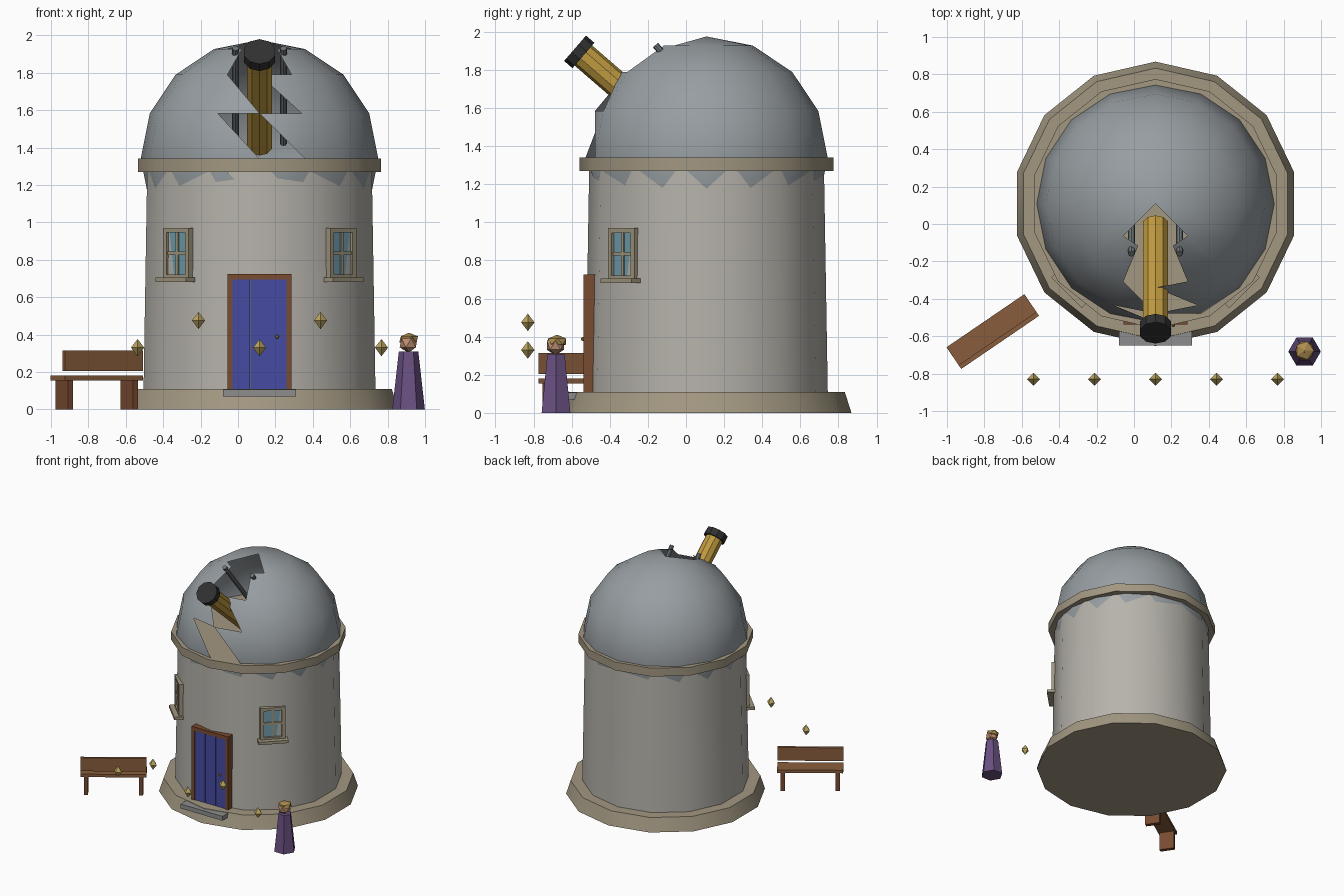
import bpy, bmesh
from math import sin, cos, pi, radians
from mathutils import Vector, Matrix

if "Cube" in bpy.data.objects:
    bpy.data.objects.remove(bpy.data.objects["Cube"])

CX, CY = 0.115, 0.108          # tower axis


def mat(name, r, g, b):
    m = bpy.data.materials.new(name)
    m.diffuse_color = (r, g, b, 1)
    m.use_nodes = True
    m.node_tree.nodes["Principled BSDF"].inputs["Base Color"].default_value = m.diffuse_color
    return m


STONE = mat("stone", 0.47, 0.45, 0.41)
TRIM = mat("trim", 0.36, 0.31, 0.22)
SLATE = mat("slate", 0.31, 0.34, 0.36)
STEP = mat("step_grey", 0.27, 0.27, 0.27)
METAL = mat("dark_metal", 0.16, 0.18, 0.19)
BRASS = mat("brass", 0.52, 0.32, 0.05)
BLACK = mat("black", 0.03, 0.03, 0.03)
WOOD = mat("wood", 0.25, 0.11, 0.045)
FRAME = mat("door_wood", 0.19, 0.07, 0.03)
BLUE = mat("blue", 0.06, 0.07, 0.36)
GLASS = mat("glass", 0.16, 0.34, 0.43)
GOLD = mat("gold", 0.50, 0.38, 0.12)
ROBE = mat("purple", 0.14, 0.08, 0.22)
SKIN = mat("skin", 0.52, 0.28, 0.17)
HAIR = mat("hair", 0.42, 0.27, 0.08)


def finish(name, bm, material, smooth=False):
    bmesh.ops.recalc_face_normals(bm, faces=bm.faces)
    me = bpy.data.meshes.new(name)
    bm.to_mesh(me)
    bm.free()
    ob = bpy.data.objects.new(name, me)
    bpy.context.collection.objects.link(ob)
    me.materials.append(material)
    if smooth:
        bpy.context.view_layer.objects.active = ob
        ob.select_set(True)
        bpy.ops.object.shade_smooth_by_angle(angle=radians(35))
        ob.select_set(False)
    return ob


def frustum(name, p1, p2, r1, r2, n, material, start=90, smooth=False):
    """Capped n-sided frustum from p1 to p2."""
    p1, p2 = Vector(p1), Vector(p2)
    q = Vector((0, 0, 1)).rotation_difference(p2 - p1)
    bm = bmesh.new()
    rings = []
    for p, r in ((p1, r1), (p2, r2)):
        rings.append([bm.verts.new(p + q @ Vector((
            r * cos(radians(start) + 2 * pi * i / n),
            r * sin(radians(start) + 2 * pi * i / n), 0))) for i in range(n)])
    a, b = rings
    for i in range(n):
        j = (i + 1) % n
        bm.faces.new((a[i], a[j], b[j], b[i]))
    bm.faces.new(a)
    bm.faces.new(b)
    return finish(name, bm, material, smooth)


def box(name, lo, hi, material, m=Matrix()):
    lo, hi = Vector(lo), Vector(hi)
    bm = bmesh.new()
    bmesh.ops.create_cube(bm, size=1)
    bm.transform(m @ Matrix.Translation((lo + hi) / 2)
                 @ Matrix.Diagonal((*(hi - lo), 1)))
    return finish(name, bm, material)


def ball(name, c, r, material, scale=(1, 1, 1), sub=1):
    bm = bmesh.new()
    bmesh.ops.create_icosphere(bm, subdivisions=sub, radius=r)
    bm.transform(Matrix.Translation(c) @ Matrix.Diagonal((*scale, 1)))
    return finish(name, bm, material)


# Tower: plinth, wall and cornice, all 14-sided
frustum("plinth", (CX, CY, 0), (CX, CY, 0.11), 0.76, 0.725, 14, TRIM, smooth=True)
frustum("wall", (CX, CY, 0.10), (CX, CY, 1.28), 0.636, 0.616, 14, STONE, smooth=True)
frustum("cornice", (CX, CY, 1.27), (CX, CY, 1.34), 0.667, 0.667, 14, TRIM, smooth=True)

# Dome: triangulated sphere with the triangles along the slit left out
R, CZ, N = 0.635, 1.34, 16
bm = bmesh.new()
rows = []
for k in range(-1, 4):
    e = k * pi / 8
    rows.append([bm.verts.new((CX + R * cos(e) * sin(2 * pi * i / N),
                               CY - R * cos(e) * cos(2 * pi * i / N),
                               CZ + R * sin(e))) for i in range(N)])
pole = bm.verts.new((CX, CY, CZ + R))
tris = []
for lo, hi in zip(rows, rows[1:]):
    for i in range(N):
        j = (i + 1) % N
        tris += [(hi[i], lo[i], lo[j]), (hi[i], lo[j], hi[j])]
tris += [(rows[-1][i], rows[-1][(i + 1) % N], pole) for i in range(N)]
for t in tris:
    c = (t[0].co + t[1].co + t[2].co) / 3
    if not (abs(c.x - CX) < 0.11 and c.y < CY):
        bm.faces.new(t)
finish("dome", bm, SLATE, smooth=True)

# Telescope and the two rails beside it
frustum("telescope_tube", (CX, 0.0, 1.41), (CX, -0.55, 1.885), 0.07, 0.07, 10, BRASS, smooth=True)
frustum("telescope_cap", (CX, -0.538, 1.875), (CX, -0.582, 1.913), 0.088, 0.088, 10, BLACK)
for s in (-1, 1):
    x = CX + s * 0.128
    frustum("slit_rail", (x, 0.26, 1.42), (x, -0.16, 1.93), 0.018, 0.018, 8, METAL)

# Door with planks, frame, knob and step
box("door_step", (CX - 0.195, -0.65, 0.07), (CX + 0.195, -0.5, 0.107), STEP)
for i in range(3):
    x = CX - 0.146 + i * 0.0975
    box("door_plank", (x, -0.53, 0.107), (x + 0.0955, -0.47, 0.695), BLUE)
for s in (-1, 1):
    xs = sorted((CX + s * 0.145, CX + s * 0.17))
    box("door_jamb", (xs[0], -0.537, 0.107), (xs[1], -0.47, 0.725), FRAME)
box("door_lintel", (CX - 0.17, -0.537, 0.693), (CX + 0.17, -0.47, 0.725), FRAME)
ball("door_knob", (0.21, -0.54, 0.388), 0.012, BRASS)

# Two windows at 45 degrees
for s in (-1, 1):
    m = Matrix.Translation((CX, CY, 0)) @ Matrix.Rotation(s * pi / 4, 4, 'Z')
    box("window_glass", (-0.085, -0.617, 0.71), (0.085, -0.58, 0.955), GLASS, m)
    for t in (-1, 1):
        xs = sorted((t * 0.07, t * 0.0975))
        box("window_side", (xs[0], -0.634, 0.70), (xs[1], -0.58, 0.97), TRIM, m)
    box("window_head", (-0.0975, -0.634, 0.945), (0.0975, -0.58, 0.97), TRIM, m)
    box("window_foot", (-0.0975, -0.634, 0.70), (0.0975, -0.58, 0.722), TRIM, m)
    box("window_mullion", (-0.009, -0.626, 0.71), (0.009, -0.58, 0.955), TRIM, m)
    box("window_bar", (-0.08, -0.626, 0.826), (0.08, -0.58, 0.844), TRIM, m)
    box("window_sill", (-0.115, -0.672, 0.682), (0.115, -0.58, 0.706), TRIM, m)

# Bench, turned to face the tower side
m = Matrix.Translation((-0.755, -0.575, 0)) @ Matrix.Rotation(radians(34.3), 4, 'Z')
box("bench_seat", (-0.252, -0.07, 0.155), (0.252, 0.07, 0.18), WOOD, m)
box("bench_back", (-0.252, -0.07, 0.205), (0.252, -0.045, 0.315), WOOD, m)
for s in (-1, 1):
    box("bench_leg", (s * 0.21 - 0.016, -0.06, 0), (s * 0.21 + 0.016, 0.06, 0.156), FRAME, m)

# Floating gems in a row, alternating height
for i in range(5):
    x, z = CX + (i - 2) * 0.326, (0.33, 0.475)[i % 2]
    bm = bmesh.new()
    ring = [bm.verts.new((x + 0.035 * cos(a * pi / 2), -0.83 + 0.035 * sin(a * pi / 2), z))
            for a in range(4)]
    for dz in (-0.046, 0.046):
        tip = bm.verts.new((x, -0.83, z + dz))
        for a in range(4):
            bm.faces.new((ring[a], ring[(a + 1) % 4], tip))
    finish("gem", bm, GOLD)

# Robed figure
frustum("robe", (0.912, -0.682, 0), (0.912, -0.682, 0.31), 0.087, 0.052, 6, ROBE, start=0)
ball("head", (0.912, -0.685, 0.355), 0.053, SKIN)
ball("hair", (0.912, -0.676, 0.375), 0.056, HAIR, (1, 1, 0.62))
